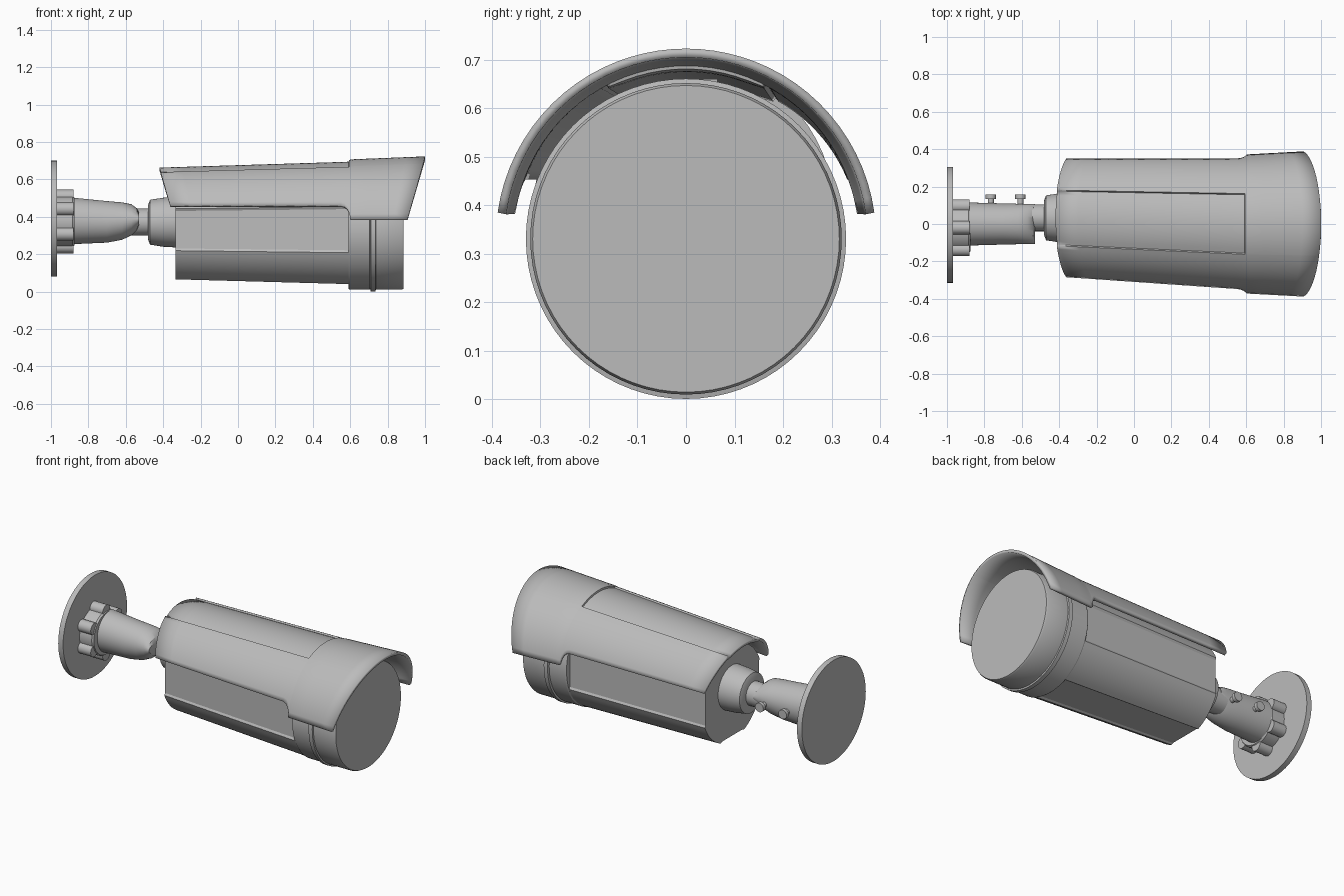
import bpy, bmesh, math
from math import sin, cos, pi, asin, radians

cube = bpy.data.objects.get("Cube")
if cube:
    bpy.data.objects.remove(cube, do_unlink=True)

grey = bpy.data.materials.new("light grey")
grey.use_nodes = True
grey.diffuse_color = (0.5, 0.5, 0.5, 1)
grey.node_tree.nodes["Principled BSDF"].inputs["Base Color"].default_value = (0.5, 0.5, 0.5, 1)


def finish(name, bm, angle=30):
    bmesh.ops.recalc_face_normals(bm, faces=bm.faces)
    mesh = bpy.data.meshes.new(name)
    bm.to_mesh(mesh)
    bm.free()
    obj = bpy.data.objects.new(name, mesh)
    bpy.context.collection.objects.link(obj)
    mesh.materials.append(grey)
    bpy.ops.object.select_all(action='DESELECT')
    obj.select_set(True)
    bpy.context.view_layer.objects.active = obj
    bpy.ops.object.shade_smooth_by_angle(angle=radians(angle))
    return obj


def loft(name, rings, closed=True, angle=30):
    """Skin a list of equal-length rings; closed rings get end caps."""
    bm = bmesh.new()
    rows = [[bm.verts.new(p) for p in ring] for ring in rings]
    n = len(rows[0])
    for a, b in zip(rows, rows[1:]):
        for i in range(n if closed else n - 1):
            j = (i + 1) % n
            bm.faces.new((a[i], a[j], b[j], b[i]))
    if closed:
        bm.faces.new(rows[0])
        bm.faces.new(rows[-1])
    return finish(name, bm, angle)


def ellipse(x, y, z, ry, rz, n=48):
    return [(x, y + ry * cos(2 * pi * i / n), z + rz * sin(2 * pi * i / n)) for i in range(n)]


def turned(name, y, z, profile, n=48):
    """Round part along x from (x, radius) pairs."""
    return loft(name, [ellipse(x, y, z, r, r, n) for x, r in profile])


# The housing drifts sideways and tapers towards the rear
AXIS_Z = 0.331


def axis_y(x):
    return 0.03 * max(0, 0.6 - x) / 0.95


# Wall mount
turned("wall_plate", -0.005, 0.39, [(-1, 0.31), (-0.967, 0.31)], 64)
turned("mount_collar", -0.02, 0.375, [(-0.967, 0.135), (-0.885, 0.135), (-0.875, 0.128)])
for k in range(6):
    a = pi / 2 + k * pi / 3
    turned("collar_lobe", -0.02 + 0.134 * cos(a), 0.375 + 0.134 * sin(a),
           [(-0.967, 0.036), (-0.88, 0.036)], 20)

# Arm, flattened to a wedge at the joint
arm = [(-0.88, 0.378, 0.115, 0.124), (-0.7, 0.373, 0.11, 0.111), (-0.62, 0.377, 0.108, 0.1),
       (-0.57, 0.384, 0.108, 0.083), (-0.54, 0.387, 0.108, 0.058), (-0.53, 0.388, 0.108, 0.035)]
loft("arm", [ellipse(x, 0, z, ry, rz) for x, z, ry, rz in arm])

# Clamp screws on the side of the arm
for x in (-0.765, -0.607):
    for part, y0, y1, r in (("screw_shank", 0.09, 0.14, 0.016), ("screw_head", 0.135, 0.157, 0.028)):
        loft(part, [[(x + r * cos(pi * i / 8), y, 0.365 + r * sin(pi * i / 8)) for i in range(16)]
                    for y in (y0, y1)])

# Swivel joint
turned("swivel_neck", 0.033, 0.372, [(-0.58, 0.072), (-0.46, 0.072)])
turned("swivel_cup", 0.033, 0.371, [(-0.48, 0.095), (-0.47, 0.12), (-0.4, 0.131), (-0.33, 0.135)])


# Housing: tapered barrel with recessed flats on both sides and underneath
def barrel_ring(x):
    t = (x + 0.335) / 0.935
    r = 0.288 + 0.028 * t
    half, step, lip = 0.4, 0.007, 0.03
    pts = []
    for mid in (0, pi / 2, pi, 1.5 * pi):
        if mid == pi / 2:
            pts += [(r, mid - half + 2 * half * i / 9) for i in range(10)]
        else:
            d = r * cos(half) - step
            pts.append((r, mid - half))
            for s in (-1, 1):
                a = s * (half - lip)
                pts.append((d / cos(a), mid + a))
            pts.append((r, mid + half))
        pts += [(r, mid + half + (pi / 2 - 2 * half) * i / 9) for i in range(1, 9)]
    return [(x, axis_y(x) + q * cos(a), AXIS_Z + q * sin(a)) for q, a in pts]


loft("housing", [barrel_ring(x) for x in (-0.335, 0.592)], angle=20)

# Front cap with a raised seam ring
turned("front_cap", 0, AXIS_Z, [(0.59, 0.316), (0.598, 0.321), (0.704, 0.321), (0.706, 0.315),
                                (0.71, 0.33), (0.735, 0.33), (0.737, 0.321), (0.875, 0.321),
                                (0.885, 0.316)], 72)


# Sun shield: partial cone with slanted ends, stepped lower edge and recessed top panel
def shield_row(x, recessed):
    r = 0.342 + 0.03 * (x + 0.42) / 0.97 if x < 0.55 else 0.372 + 0.018 * (x - 0.55) / 0.45
    if x > 0.6:
        r += 0.002
    k = min(1, max(0, (x - 0.55) / 0.05))
    edge = 0.46 - 0.075 * (1 - math.sqrt(1 - k * k))
    a0 = asin((edge - AXIS_Z) / r)
    side = pi / 2 - 0.45
    right = [a0 + (side - a0) * i / 12 for i in range(13)]
    drop = 0.01 if recessed else 0
    pts = [(r, a) for a in right]
    pts += [(r - drop, side + 0.006 + (0.9 - 0.012) * i / 12) for i in range(13)]
    pts += [(r, pi - a) for a in reversed(right)]
    row = []
    for q, a in pts:
        z = AXIS_Z + q * sin(a)
        rear = max(0, 1 - (x + 0.42) / 0.9)
        front = max(0, (x - 0.62) / 0.38)
        slant = 0.28 * ((0.665 - z) * rear - (0.722 - z) * front)
        row.append((x + slant, axis_y(x) + q * cos(a), z))
    return row


stations = [(-0.42 + 0.97 * i / 8, True) for i in range(9)]
stations += [(x, True) for x in (0.57, 0.583, 0.592)] + [(0.594, False)]
stations += [(x, False) for x in (0.598, 0.6, 0.62, 0.7, 0.8, 0.9, 1.0)]
shield = loft("sun_shield", [shield_row(x, f) for x, f in stations], closed=False)
thick = shield.modifiers.new("thickness", 'SOLIDIFY')
thick.thickness = 0.018
thick.offset = -1

# Spacer that carries the shield
bm = bmesh.new()
bmesh.ops.create_cube(bm, size=1)
bmesh.ops.scale(bm, vec=(0.4, 0.1, 0.06), verts=bm.verts)
bmesh.ops.translate(bm, vec=(0.1, 0.015, 0.63), verts=bm.verts)
finish("shield_spacer", bm)
